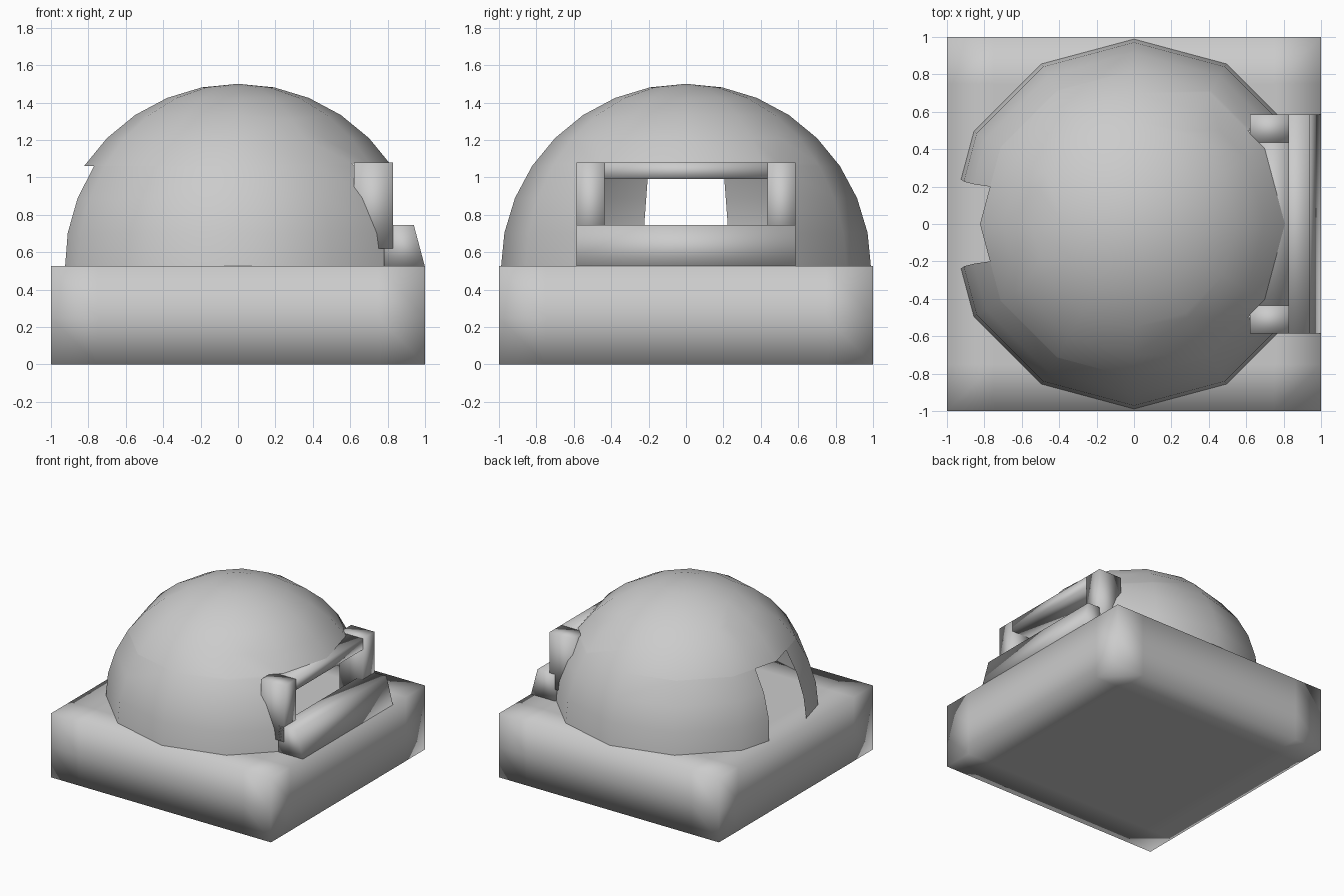
import bpy, bmesh
from mathutils import Vector

cube = bpy.data.objects.get("Cube")
if cube:
    bpy.data.objects.remove(cube, do_unlink=True)

grey = bpy.data.materials.new("plain_grey")
grey.use_nodes = True
colour = (0.6, 0.6, 0.6, 1)
grey.diffuse_color = colour
grey.node_tree.nodes["Principled BSDF"].inputs["Base Color"].default_value = colour


def finish(name, bm):
    """Turn a bmesh into a smooth grey object."""
    bmesh.ops.recalc_face_normals(bm, faces=bm.faces)
    mesh = bpy.data.meshes.new(name)
    bm.to_mesh(mesh)
    bm.free()
    mesh.materials.append(grey)
    mesh.shade_smooth()
    obj = bpy.data.objects.new(name, mesh)
    bpy.context.collection.objects.link(obj)
    return obj


def box(low, high):
    """Box between two opposite corners."""
    bm = bmesh.new()
    bmesh.ops.create_cube(bm, size=1)
    low, high = Vector(low), Vector(high)
    for v in bm.verts:
        v.co = (low + high) / 2 + v.co * (high - low)
    return bm


def slice_mesh(bm, point, normal, region=lambda c: True):
    """Add an edge loop where a plane crosses the chosen faces."""
    faces = [f for f in bm.faces if region(f.calc_center_median())]
    edges = {e for f in faces for e in f.edges}
    verts = {v for f in faces for v in f.verts}
    bmesh.ops.bisect_plane(bm, geom=faces + list(edges) + list(verts),
                           plane_co=point, plane_no=normal, dist=1e-5)


def remove_faces(bm, rule):
    doomed = [f for f in bm.faces if rule(f.calc_center_median())]
    bmesh.ops.delete(bm, geom=doomed, context='FACES')


# Square base, with loops that keep the soft shading near its edges
bm = box((-1, -1, 0), (1, 1, 0.525))
for side in (-0.75, 0.75):
    slice_mesh(bm, (side, 0, 0), (1, 0, 0))
    slice_mesh(bm, (0, side, 0), (0, 1, 0))
slice_mesh(bm, (0, 0, 0.25), (0, 0, 1))
finish("base", bm)

# Hollow dome
bm = bmesh.new()
bmesh.ops.create_uvsphere(bm, u_segments=12, v_segments=16, radius=0.99)
remove_faces(bm, lambda c: c.z < 0)
bmesh.ops.translate(bm, verts=bm.verts, vec=(0, 0, 0.51))

# Doorway with leaning sides
door_top, door_half, lean = 1.06, 0.2, 0.074
door_side = lambda c: c.x < -0.5
slice_mesh(bm, (0, 0, door_top), (0, 0, 1), door_side)
for s in (-1, 1):
    slice_mesh(bm, (0, s * door_half, door_top), (0, s, lean), door_side)
remove_faces(bm, lambda c: c.x < -0.5 and c.z < door_top
             and abs(c.y) < door_half + lean * (door_top - c.z))

# Window opening behind the frame
win_top, win_half = 1.075, 0.5
win_side = lambda c: c.x > 0.4
slice_mesh(bm, (0, 0, win_top), (0, 0, 1), win_side)
for s in (-1, 1):
    slice_mesh(bm, (0, s * win_half, 0), (0, s, 0), win_side)
remove_faces(bm, lambda c: c.x > 0.4 and c.z < win_top and abs(c.y) < win_half)
finish("dome", bm)

# Window frame: two posts and a top bar
for name, s in (("left_post", 1), ("right_post", -1)):
    y0, y1 = sorted((s * 0.435, s * 0.585))
    finish(name, box((0.62, y0, 0.62), (0.83, y1, 1.08)))
finish("top_bar", box((0.66, -0.435, 0.99), (0.83, 0.435, 1.08)))

# Sill with a sloping outer face
bm = box((0.78, -0.585, 0.52), (1, 0.585, 0.745))
for v in bm.verts:
    if v.co.x > 0.9 and v.co.z > 0.7:
        v.co.x = 0.94
finish("sill", bm)
